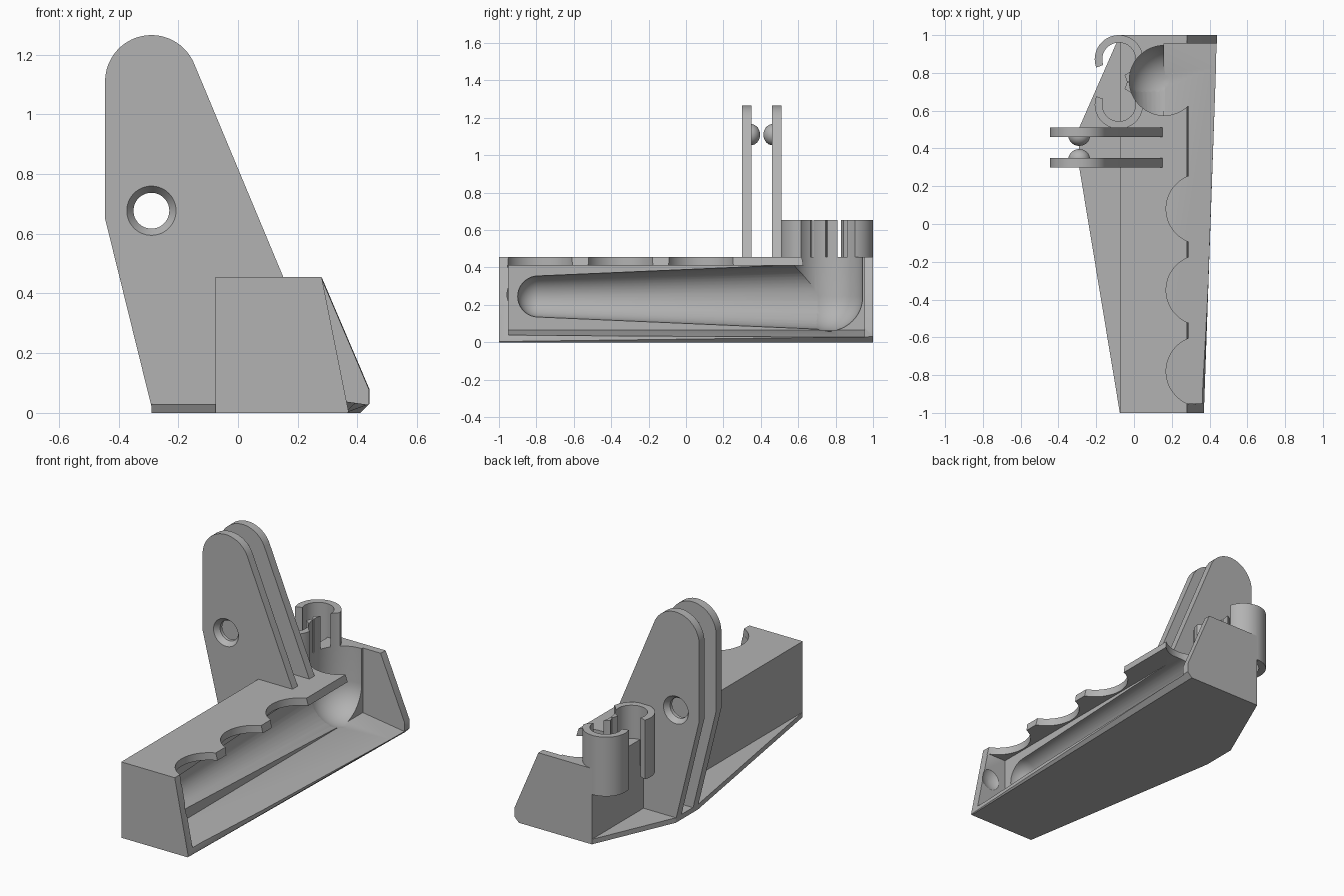
import bpy, bmesh, math
from mathutils import Vector

cube = bpy.data.objects.get("Cube")
if cube:
    bpy.data.objects.remove(cube, do_unlink=True)

grey = bpy.data.materials.new("plain grey")
grey.use_nodes = True
grey.diffuse_color = (0.45, 0.45, 0.45, 1)
grey.node_tree.nodes["Principled BSDF"].inputs["Base Color"].default_value = grey.diffuse_color


def finish(name, bm):
    bmesh.ops.remove_doubles(bm, verts=bm.verts, dist=1e-5)
    bmesh.ops.recalc_face_normals(bm, faces=bm.faces)
    mesh = bpy.data.meshes.new(name)
    bm.to_mesh(mesh)
    bm.free()
    mesh.materials.append(grey)
    ob = bpy.data.objects.new(name, mesh)
    bpy.context.collection.objects.link(ob)
    return ob


def loft(name, rings, closed_ends=True):
    """Skin a list of equal-length point rings and cap the ends."""
    bm = bmesh.new()
    loops = [[bm.verts.new(p) for p in ring] for ring in rings]
    n = len(loops[0])
    for a, b in zip(loops, loops[1:]):
        for i in range(n):
            j = (i + 1) % n
            bm.faces.new((a[i], a[j], b[j], b[i]))
    if closed_ends:
        bm.faces.new(loops[0])
        bm.faces.new(loops[-1])
    return finish(name, bm)


def along_y(name, pts, y0, y1):
    return loft(name, [[(x, y, z) for x, z in pts] for y in (y0, y1)])


def along_z(name, pts, z0, z1):
    return loft(name, [[(x, y, z) for x, y in pts] for z in (z0, z1)])


def arc(cx, cy, r, a0, a1, n):
    angles = [math.radians(a0 + (a1 - a0) * i / n) for i in range(n + 1)]
    return [(cx + r * math.cos(a), cy + r * math.sin(a)) for a in angles]


def lathe(name, profile, centre, axis, segs=48):
    """Revolve (distance along axis, radius) pairs about an axis."""
    c = Vector(centre)
    rings = []
    for d, r in profile:
        ring = []
        for i in range(segs):
            a = math.tau * i / segs
            u, v = r * math.cos(a), r * math.sin(a)
            ring.append(c + Vector((u, d, v) if axis == "y" else (u, v, d)))
        rings.append(ring)
    return loft(name, rings)


def boolean(target, tool, operation="DIFFERENCE"):
    mod = target.modifiers.new("cut", "BOOLEAN")
    mod.operation, mod.object, mod.solver = operation, tool, "EXACT"
    bpy.context.view_layer.objects.active = target
    bpy.ops.object.modifier_apply(modifier=mod.name)
    bpy.data.objects.remove(tool, do_unlink=True)


def smooth(ob):
    bpy.ops.object.select_all(action="DESELECT")
    ob.select_set(True)
    bpy.context.view_layer.objects.active = ob
    bpy.ops.object.shade_smooth_by_angle(angle=math.radians(25))


# Body block, flaring towards the back
left, edge, top = -0.075, 0.28, 0.455
front = [(left, 0), (0.366, 0), (0.37, 0.004), (0.369, 0.01), (edge, top), (left, top)]
back = [(left, 0), (0.41, 0), (0.44, 0.03), (0.44, 0.08), (edge, top), (left, top)]
body = loft("body_shell", [[(x, -1, z) for x, z in front], [(x, 1, z) for x, z in back]])

# Side opening with a sloping floor
cx, cy, cz, r = 0.16, 0.76, 0.245, 0.185
boolean(body, along_y("cavity", [(cx, 0.067), (0.6, 0.004), (0.6, 0.41), (cx, 0.41)], -0.95, 0.955))
boolean(body, along_z("rear_slot", [(cx, cy), (0.6, cy), (0.6, 0.955), (cx, 0.955)], 0.3, 0.6))

# Finger scallops in the top edge
for y in (-0.78, -0.35, 0.08):
    boolean(body, along_z("scallop", arc(0.356, y, 0.186, 0, 354, 59), 0.4, 0.6))

# Tapered channel with a rounded front end
nose = [(-0.79 + x, z) for x, z in arc(0, 0, 0.11, 180, 100, 8)]
nose[0] = (nose[0][0], 0.001)
boolean(body, lathe("channel", nose + [(-0.79, 0.11), (0.78, 0.178)], (cx, 0, cz), "y"))

# Shallow dish in the front wall
dish = [(d, max(q, 0.001)) for d, q in arc(0, 0, 0.11, 180, 0, 16)]
boolean(body, lathe("dish", dish, (0.27, -0.86, cz), "y"))


# Upright well, rounded at the bottom, shared by the body and the clips
def well():
    bottom = [(d, max(q, 0.001)) for d, q in arc(0, 0, r, 180, 90, 12)]
    return lathe("well", bottom + [(0.6, r)], (cx, cy, cz), "z", 64)


boolean(body, well())
smooth(body)

# Two open spring clips on the left wall
for name, y, a0, a1 in (("rear_clip", 0.872, 200, -70), ("front_clip", 0.632, 160, 430)):
    outline = arc(-0.08, y, 0.128, a0, a1, 40) + arc(-0.08, y, 0.088, a1, a0, 40)
    clip = along_z(name, outline, 0.3, 0.655)
    # Keep the part outside the body, and the part standing above it
    block = [(left + 0.01, 0.3), (edge, 0.3), (edge, 1.1), (left + 0.01, 1.1)]
    boolean(clip, along_z("clip_trim", block, 0.2, top - 0.005))
    boolean(clip, well())
    smooth(clip)

# Base flange on the left
along_z("base_flange", [(left, -1), (0, -0.99), (0, 0.99), (left, 1), (-0.29, 0.51), (-0.29, 0.3)], 0, 0.03)

# Pair of upright plates with a countersunk hole and inner knobs
px, pz = -0.29, 1.11
outline = arc(px, pz, 0.155, 22.6, 180, 32)
outline += [(-0.445, 0.65), (-0.287, 0.01), (-0.05, 0.01), (-0.05, 0.435), (0.16, 0.435)]
for name, y0, y1, knob_y, side in (
    ("front_plate", 0.3, 0.35, 0.345, 1),
    ("rear_plate", 0.46, 0.51, 0.465, -1),
):
    plate = along_y(name, outline, y0, y1)
    sink = [(0.29, 0.09), (0.33, 0.06), (0.48, 0.06), (0.52, 0.09)]
    boolean(plate, lathe("hole", sink, (px, 0, 0.677), "y"))
    smooth(plate)
    dome = [(side * d, max(q, 0.001)) for d, q in arc(0, 0, 0.057, 90, 0, 10)]
    smooth(lathe(name + "_knob", [(d * 0.9, q) for d, q in dome], (px, knob_y, pz), "y", 32))
